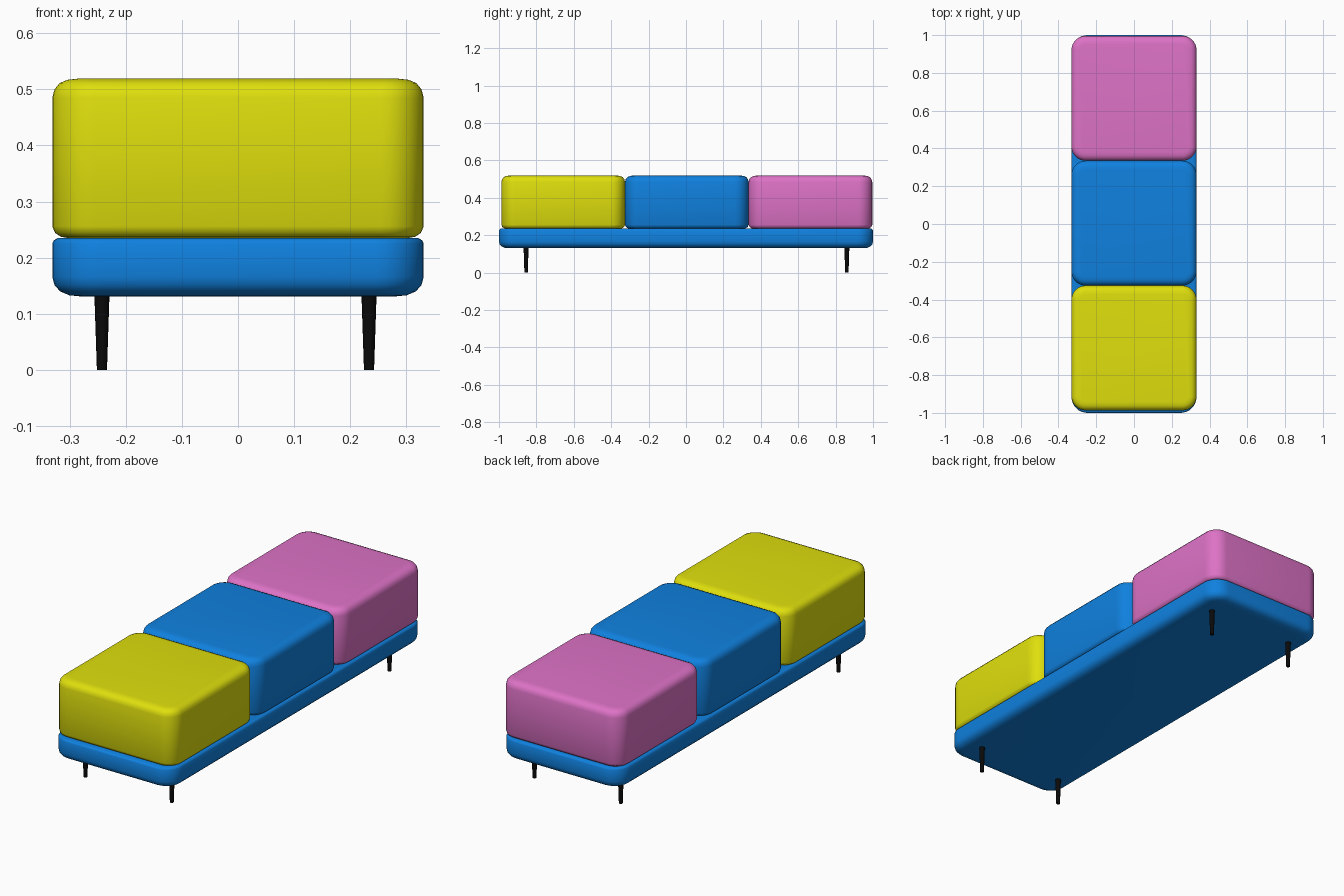
import bpy, bmesh, math

if "Cube" in bpy.data.objects:
    bpy.data.objects.remove(bpy.data.objects["Cube"])


def material(name, rgb):
    m = bpy.data.materials.new(name)
    m.diffuse_color = (*rgb, 1)
    m.use_nodes = True
    m.node_tree.nodes["Principled BSDF"].inputs["Base Color"].default_value = m.diffuse_color
    return m


yellow = material("yellow fabric", (0.74, 0.74, 0.004))
blue = material("blue fabric", (0.005, 0.22, 0.74))
pink = material("pink fabric", (0.73, 0.17, 0.57))
black = material("black metal", (0.003, 0.003, 0.003))


def finish(name, bm, mat, angle):
    bmesh.ops.recalc_face_normals(bm, faces=bm.faces[:])
    mesh = bpy.data.meshes.new(name)
    bm.to_mesh(mesh)
    bm.free()
    mesh.materials.append(mat)
    ob = bpy.data.objects.new(name, mesh)
    bpy.context.collection.objects.link(ob)
    bpy.ops.object.select_all(action='DESELECT')
    ob.select_set(True)
    bpy.context.view_layer.objects.active = ob
    bpy.ops.object.shade_smooth_by_angle(angle=math.radians(angle))
    return ob


def pad(name, mat, y0, y1, radius, profile, half_w=0.331, steps=8):
    """Upholstered block: rounded-rectangle rings following (inset, z)."""
    bm = bmesh.new()
    mid, half_l = (y0 + y1) / 2, (y1 - y0) / 2
    rings = []
    for inset, z in profile:
        ring = []
        for k, (sx, sy) in enumerate(((1, 1), (-1, 1), (-1, -1), (1, -1))):
            for i in range(steps + 1):
                a = math.pi / 2 * (k + i / steps)
                ring.append(bm.verts.new((
                    sx * (half_w - radius) + (radius - inset) * math.cos(a),
                    mid + sy * (half_l - radius) + (radius - inset) * math.sin(a), z)))
        rings.append(ring)
    n = len(rings[0])
    for lo, hi in zip(rings, rings[1:]):
        for i in range(n):
            j = (i + 1) % n
            bm.faces.new((lo[i], lo[j], hi[j], hi[i]))
    bm.faces.new(rings[0][::-1])
    bm.faces.new(rings[-1])
    return finish(name, bm, mat, 40)


# Long base pad with a softly rolled lower edge
pad("base_pad", blue, -1.0, 1.0, 0.085,
    [(0.05, 0.131), (0.03, 0.133), (0.014, 0.140), (0.004, 0.151), (0, 0.166),
     (0, 0.225), (0.003, 0.231), (0.010, 0.235)])

# Three seat cushions in a row
cushion = [(0.035, 0.234), (0.016, 0.237), (0.005, 0.244), (0, 0.256),
           (0, 0.485), (0.004, 0.500), (0.013, 0.511), (0.027, 0.517), (0.045, 0.519)]
for name, mat, y in (("front_cushion", yellow, -0.987),
                     ("middle_cushion", blue, -0.326),
                     ("back_cushion", pink, 0.335)):
    pad(name, mat, y, y + 0.661, 0.075, cushion)

# Four tapered legs
for x, side in ((-0.2425, "left"), (0.2335, "right")):
    for y, end in ((-0.855, "front"), (0.86, "back")):
        bm = bmesh.new()
        bmesh.ops.create_cone(bm, cap_ends=True, segments=16,
                              radius1=0.009, radius2=0.0135, depth=0.135)
        bmesh.ops.translate(bm, verts=bm.verts[:], vec=(x, y, 0.0675))
        finish(f"{end}_{side}_leg", bm, black, 40)
